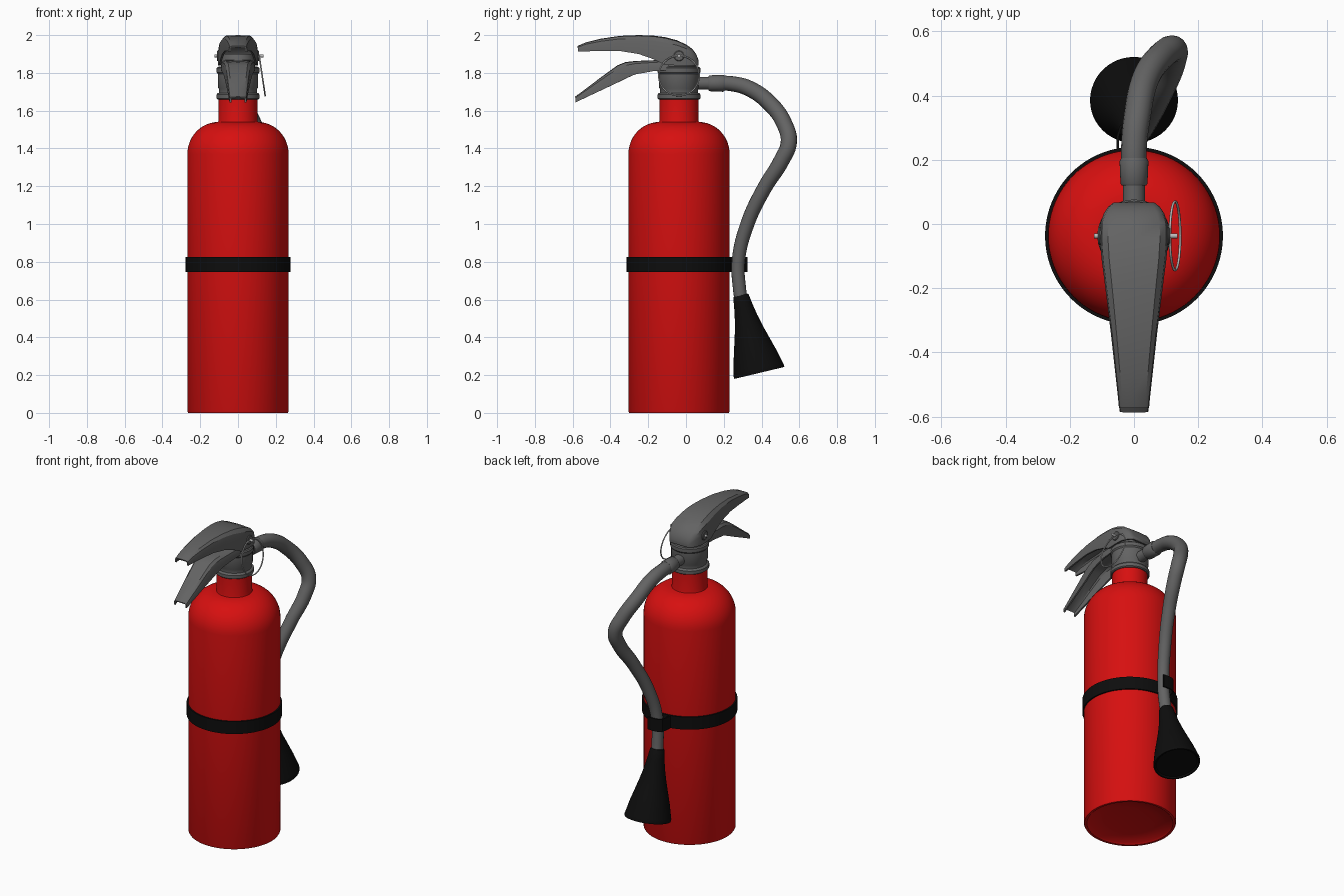
import bpy, bmesh, math
from mathutils import Vector, Matrix

if "Cube" in bpy.data.objects:
    bpy.data.objects.remove(bpy.data.objects["Cube"])

CY = -0.037  # y of the cylinder axis


def material(name, rgb):
    m = bpy.data.materials.new(name)
    m.diffuse_color = (*rgb, 1)
    m.use_nodes = True
    m.node_tree.nodes["Principled BSDF"].inputs["Base Color"].default_value = m.diffuse_color
    return m


RED = material("red_paint", (0.68, 0.005, 0.005))
GREY = material("dark_grey", (0.125, 0.125, 0.125))
BLACK = material("black_rubber", (0.004, 0.004, 0.004))
STEEL = material("bright_steel", (0.5, 0.5, 0.5))


def activate(ob):
    bpy.ops.object.select_all(action='DESELECT')
    ob.select_set(True)
    bpy.context.view_layer.objects.active = ob


def finish(name, bm, mat, thickness=0):
    bmesh.ops.remove_doubles(bm, verts=bm.verts, dist=1e-5)
    bmesh.ops.recalc_face_normals(bm, faces=bm.faces)
    me = bpy.data.meshes.new(name)
    bm.to_mesh(me)
    bm.free()
    ob = bpy.data.objects.new(name, me)
    bpy.context.collection.objects.link(ob)
    me.materials.append(mat)
    activate(ob)
    if thickness:
        s = ob.modifiers.new("Solidify", 'SOLIDIFY')
        s.thickness, s.offset = thickness, 0
        bpy.ops.object.modifier_apply(modifier=s.name)
    bpy.ops.object.shade_smooth_by_angle(angle=math.radians(32))
    return ob


def lathe(name, profile, mat, origin=(0, CY, 0), axis=(0, 0, 1), n=64):
    """Spin (radius, height) points about an axis; r = 0 closes the end."""
    bm = bmesh.new()
    rot = Matrix.Translation(origin) @ Vector((0, 0, 1)).rotation_difference(Vector(axis)).to_matrix().to_4x4()
    rings = []
    for r, h in profile:
        k = 1 if r == 0 else n
        rings.append([bm.verts.new(rot @ Vector((r * math.cos(2 * math.pi * i / n),
                                                 r * math.sin(2 * math.pi * i / n), h))) for i in range(k)])
    for a, b in zip(rings, rings[1:]):
        for i in range(n):
            f = [a[i % len(a)], a[(i + 1) % len(a)], b[(i + 1) % len(b)], b[i % len(b)]]
            bm.faces.new(list(dict.fromkeys(f)))
    return finish(name, bm, mat)


def channel(name, stations, mat, cap_back=False):
    """Loft an arched sheet along y; a station is (y, z_top, z_bottom, half_width)."""
    bm = bmesh.new()
    section = [(-1, 1), (-1, .45), (-.95, .18), (-.78, .03), (0, 0), (.78, .03), (.95, .18), (1, .45), (1, 1)]
    rows = [[bm.verts.new((x * w, y, zt + d * (zb - zt))) for x, d in section] for y, zt, zb, w in stations]
    for a, b in zip(rows, rows[1:]):
        for i in range(len(section) - 1):
            bm.faces.new((a[i], a[i + 1], b[i + 1], b[i]))
    if cap_back:
        bm.faces.new(rows[-1])
    return finish(name, bm, mat, 0.01)


def tube(name, pts, mat):
    """Smooth tube through (x, y, z, radius) points."""
    cu = bpy.data.curves.new(name, 'CURVE')
    cu.dimensions, cu.bevel_depth, cu.bevel_resolution = '3D', 1.0, 6
    cu.resolution_u, cu.use_fill_caps = 10, True
    sp = cu.splines.new('BEZIER')
    sp.bezier_points.add(len(pts) - 1)
    for bp, p in zip(sp.bezier_points, pts):
        bp.co, bp.radius = p[:3], p[3]
        bp.handle_left_type = bp.handle_right_type = 'AUTO'
    cu.materials.append(mat)
    ob = bpy.data.objects.new(name, cu)
    bpy.context.collection.objects.link(ob)
    activate(ob)
    bpy.ops.object.convert(target='MESH')
    bpy.ops.object.shade_smooth_by_angle(angle=math.radians(40))


# Pressure cylinder: slightly hollow base, domed shoulder, neck
dome = [(0.105 + 0.163 * math.cos(t), 1.37 + 0.17 * math.sin(t))
        for t in (math.pi / 2 * i / 12 for i in range(12))]
lathe("cylinder_body", [(0, 0.03), (0.15, 0.022), (0.24, 0.008), (0.25, 0), (0.264, 0), (0.268, 0.008)]
      + dome + [(0.105, 1.54), (0.103, 1.55), (0.103, 1.67), (0, 1.67)], RED, n=96)

# Strap and the open clip that holds the hose
lathe("strap", [(0.266, 0.745), (0.277, 0.745), (0.277, 0.825), (0.266, 0.825), (0.266, 0.745)], BLACK, n=96)
bm = bmesh.new()
clip = [(-.05, .225), (-.05, .275), (-.042, .302), (-.022, .318), (.005, .322), (.045, .32)]
rows = [[bm.verts.new((x, y, z)) for x, y in clip] for z in (.745, .825)]
for i in range(len(clip) - 1):
    bm.faces.new((rows[0][i], rows[0][i + 1], rows[1][i + 1], rows[1][i]))
finish("hose_clip", bm, BLACK, 0.008)

# Valve collar with two flanges, and the core under the lever
lathe("valve_collar", [(0, 1.66), (.108, 1.66), (.114, 1.665), (.114, 1.685), (.108, 1.692), (.101, 1.694),
                       (.101, 1.715), (.107, 1.725), (.107, 1.795), (.113, 1.803), (.113, 1.825),
                       (.108, 1.832), (.09, 1.834), (.09, 1.85), (.08, 1.9), (0, 1.9)], GREY)

# Levers
channel("squeeze_lever", [(-.572, 1.938, 1.912, .042), (-.53, 1.956, 1.914, .046), (-.45, 1.976, 1.916, .055),
                          (-.35, 1.991, 1.916, .066), (-.25, 1.995, 1.9, .078), (-.17, 1.992, 1.872, .088),
                          (-.11, 1.984, 1.842, .096), (-.05, 1.968, 1.84, .101), (0, 1.945, 1.84, .1),
                          (.03, 1.923, 1.84, .09), (.05, 1.896, 1.84, .077), (.062, 1.865, 1.84, .062)],
        GREY, True)
channel("carry_handle", [(-.584, 1.67, 1.644, .04), (-.53, 1.71, 1.67, .045), (-.44, 1.778, 1.712, .053),
                         (-.36, 1.836, 1.75, .061), (-.32, 1.852, 1.77, .066), (-.27, 1.858, 1.792, .072),
                         (-.17, 1.862, 1.81, .082), (-.09, 1.864, 1.815, .085)], GREY)

# Safety pin through the lever, with pivot heads and a pull ring
lathe("safety_pin", [(0, -.125), (.008, -.125), (.008, .135), (0, .135)], STEEL, (0, CY, 1.89), (1, 0, 0), 16)
for name, side in (("right_pivot", 1), ("left_pivot", -1)):
    lathe(name, [(.028, .09), (.028, .108), (.024, .112), (0, .112)], GREY, (0, CY, 1.89), (side, 0, 0), 24)
bpy.ops.mesh.primitive_torus_add(major_radius=.107, minor_radius=.004, major_segments=48, minor_segments=8,
                                 location=(.128, CY, 1.785), rotation=(0, math.pi / 2 - .15, 0))
pull_ring = bpy.context.object
pull_ring.name = "pull_ring"
pull_ring.data.materials.append(STEEL)
bpy.ops.object.shade_smooth()

# Hose outlet, cuff, hose and discharge horn
lathe("hose_outlet", [(0, .04), (.034, .04), (.034, .14), (0, .14)], GREY, (0, 0, 1.745), (0, 1, 0), 32)
lathe("hose_cuff", [(0, .12), (.038, .12), (.042, .126), (.045, .195), (.04, .205), (0, .205)],
      GREY, (0, 0, 1.745), (0, 1, 0), 32)
tube("hose", [(0, .15, 1.745, .038), (0, .24, 1.743, .04), (.01, .335, 1.717, .042), (.035, .45, 1.632, .043),
              (.085, .523, 1.525, .043), (.122, .544, 1.43, .043), (.12, .505, 1.335, .042),
              (.085, .415, 1.19, .039), (.04, .325, 1.0, .037), (.01, .277, .8, .035),
              (.003, .283, .66, .035), (0, .295, .58, .035)], GREY)
lathe("discharge_horn", [(0, 0), (.038, 0), (.042, .006), (.05, .06), (.061, .12), (.078, .19), (.098, .26),
                         (.118, .33), (.133, .395), (.137, .41), (.136, .422), (.128, .422), (.12, .415),
                         (0, .41)], BLACK, (0, .29, .622), (0, .098, -.41), 48)
